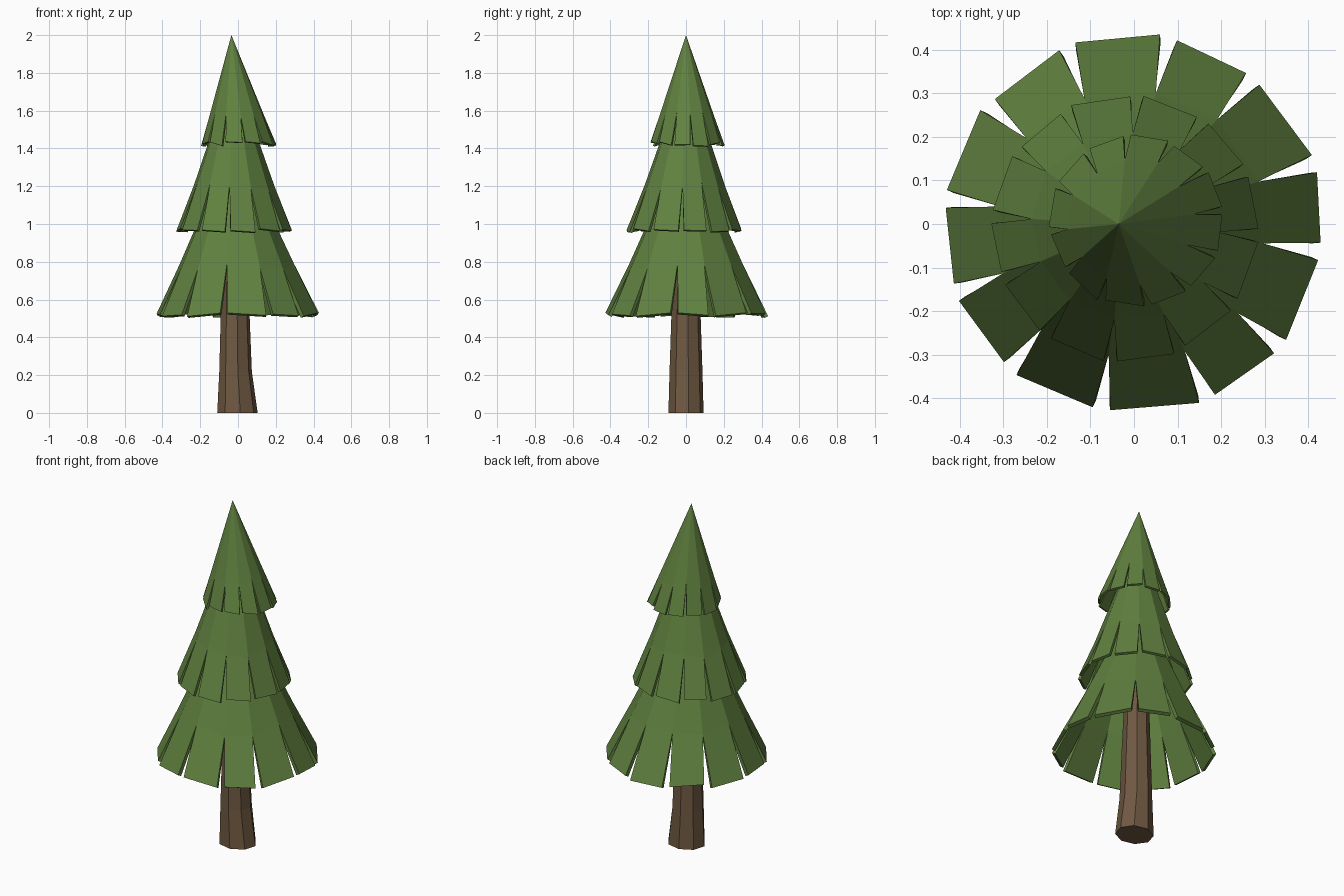
import bpy, bmesh, math, random
from mathutils import Vector

if "Cube" in bpy.data.objects:
    bpy.data.objects.remove(bpy.data.objects["Cube"])

random.seed(4)


def material(name, rgb):
    m = bpy.data.materials.new(name)
    m.diffuse_color = (*rgb, 1)
    m.use_nodes = True
    m.node_tree.nodes["Principled BSDF"].inputs["Base Color"].default_value = m.diffuse_color
    return m


GREEN = material("pine green", (0.118, 0.220, 0.050))
BROWN = material("bark brown", (0.160, 0.100, 0.054))


def finish(bm, name, mat):
    bmesh.ops.recalc_face_normals(bm, faces=bm.faces)
    me = bpy.data.meshes.new(name)
    bm.to_mesh(me)
    bm.free()
    me.materials.append(mat)
    ob = bpy.data.objects.new(name, me)
    bpy.context.collection.objects.link(ob)
    return ob


def polar(cx, cy, r, deg, z):
    a = math.radians(deg)
    return Vector((cx + r * math.cos(a), cy + r * math.sin(a), z))


def tier(name, apex, centre, rim, notch, slits, gap, thick):
    """Cone of branches whose hem is cut by V slits at the given angles."""
    bm = bmesh.new()
    n = len(slits)
    (r, z), (nr, nz) = rim, notch
    slope = (r - nr) / (z - nz)
    mid = [(apex[k] - centre[k]) * (nz - z) / (apex[2] - z) + centre[k] for k in (0, 1)]
    tip = bm.verts.new(apex)
    tops, lefts, rights = [], [], []
    for a in slits:
        dz = random.uniform(-0.02, 0.02)
        tops.append(bm.verts.new(polar(*mid, nr + slope * dz, a, nz + dz)))
        for side, sign in ((lefts, 1), (rights, -1)):
            dz = random.uniform(-0.012, 0.012)
            side.append(bm.verts.new(polar(*centre, r + slope * dz, a + sign * gap, z + dz)))
    for i in range(n):
        j = (i + 1) % n
        bm.faces.new((tip, tops[i], tops[j]))
        bm.faces.new((tops[i], lefts[i], rights[j], tops[j]))
    ob = finish(bm, name, GREEN)
    # make sure normals point out so the thickness goes inwards
    p = ob.data.polygons[0]
    if p.normal.z < 0:
        ob.data.flip_normals()
    s = ob.modifiers.new("thickness", "SOLIDIFY")
    s.thickness = thick
    s.offset = -1
    return ob


# Three tiers of branches
tier("lower_branches", (-0.02, 0, 1.46), (0, 0), (0.434, 0.522), (0.312, 0.775),
     [-159, -130.6, -100, -67.3, -40, -8.4, 18.5, 50.7, 79.5, 110.6, 140.8, 172.4], 2.7, 0.02)
tier("middle_branches", (-0.025, 0, 1.82), (-0.02, -0.01), (0.305, 0.968), (0.215, 1.2),
     [-157.7, -127, -96.4, -65.8, -35, -3, 25.7, 54.4, 85, 116.6, 144.6, 175], 2.9, 0.015)
tier("upper_branches", (-0.035, 0, 2.0), (0.005, 0.005), (0.197, 1.425), (0.143, 1.58),
     [-174, -145, -114, -82, -52, -22, 7.5, 37, 66, 96, 125, 155], 2.6, 0.012)

# Trunk: eight sides, flared at the foot
bm = bmesh.new()
rings = []
for z, cx, rx, ry in ((0, -0.003, 0.108, 0.094), (0.22, -0.013, 0.087, 0.088),
                      (0.52, -0.015, 0.077, 0.078), (1.0, -0.02, 0.06, 0.06)):
    rings.append([bm.verts.new((cx + rx * math.cos(math.radians(45 * k + 8)),
                                ry * math.sin(math.radians(45 * k + 8)), z)) for k in range(8)])
for a, b in zip(rings, rings[1:]):
    for k in range(8):
        j = (k + 1) % 8
        bm.faces.new((a[k], a[j], b[j], b[k]))
bm.faces.new(rings[0][::-1])
bm.faces.new(rings[-1])
finish(bm, "trunk", BROWN)
